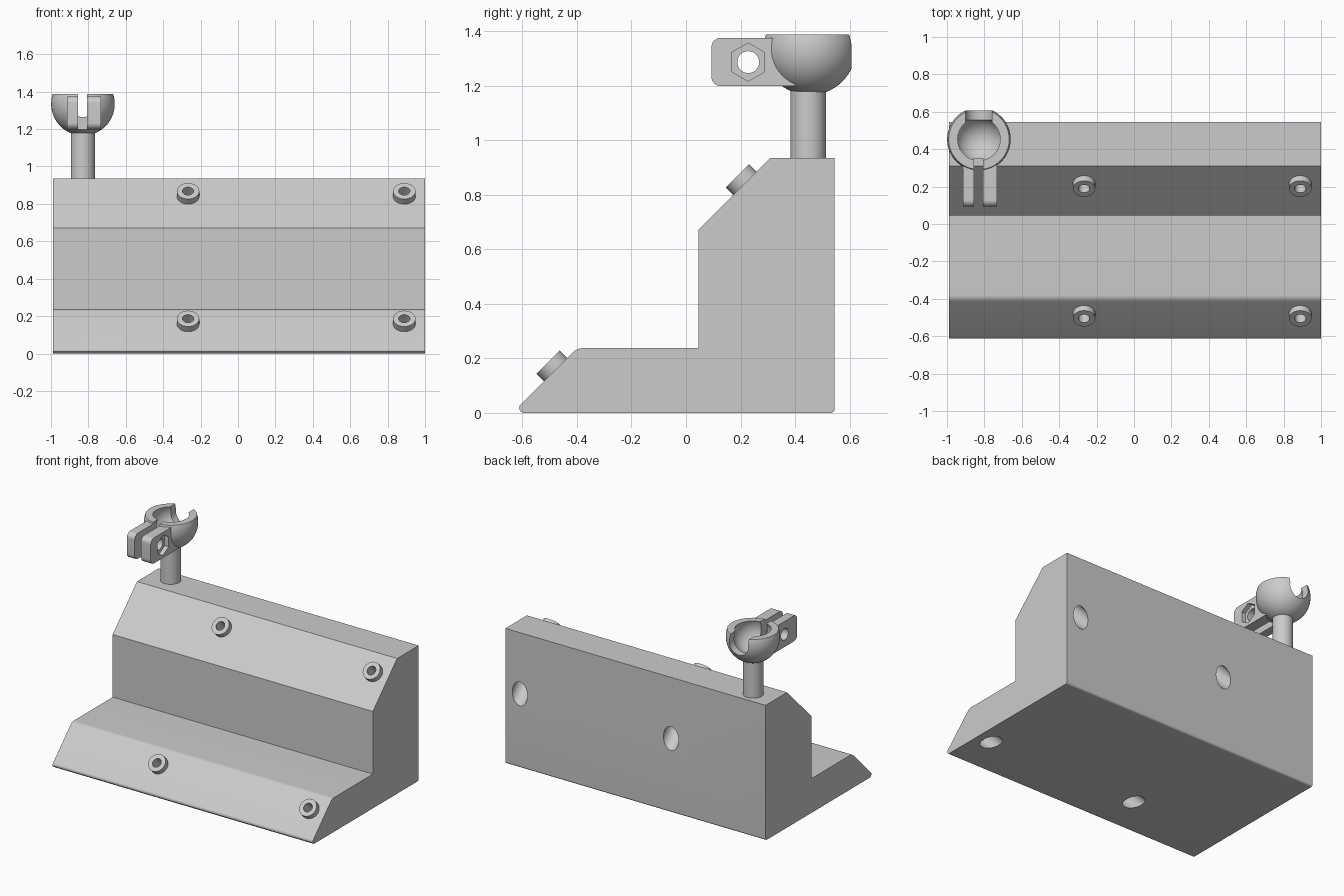
import bpy, bmesh, math
from mathutils import Vector, Matrix

if "Cube" in bpy.data.objects:
    bpy.data.objects.remove(bpy.data.objects["Cube"])

grey = bpy.data.materials.new("plain grey")
grey.diffuse_color = (0.6, 0.6, 0.6, 1)
grey.use_nodes = True
grey.node_tree.nodes["Principled BSDF"].inputs["Base Color"].default_value = grey.diffuse_color


def make(name, bm):
    bmesh.ops.recalc_face_normals(bm, faces=bm.faces[:])
    me = bpy.data.meshes.new(name)
    bm.to_mesh(me)
    bm.free()
    ob = bpy.data.objects.new(name, me)
    bpy.context.collection.objects.link(ob)
    me.materials.append(grey)
    return ob


def extrude_x(name, profile, x0, x1, rounds={}):
    """Extrude a (y, z) outline along x; rounds = {corner index: radius}."""
    pts = []
    for i, p in enumerate(profile):
        p = Vector(p)
        if i not in rounds:
            pts.append(p)
            continue
        a = (Vector(profile[i - 1]) - p).normalized()
        b = (Vector(profile[(i + 1) % len(profile)]) - p).normalized()
        half = a.angle(b) / 2
        r = rounds[i]
        centre = p + (a + b).normalized() * r / math.sin(half)
        t0 = p + a * r / math.tan(half) - centre
        t1 = p + b * r / math.tan(half) - centre
        for k in range(9):
            pts.append(centre + t0.lerp(t1, k / 8).normalized() * r)
    bm = bmesh.new()
    f = bm.faces.new([bm.verts.new((x0, p.x, p.y)) for p in pts])
    ext = bmesh.ops.extrude_face_region(bm, geom=[f], use_keep_orig=True)
    moved = [v for v in ext["geom"] if isinstance(v, bmesh.types.BMVert)]
    bmesh.ops.translate(bm, verts=moved, vec=(x1 - x0, 0, 0))
    return make(name, bm)


def box(name, lo, hi):
    return extrude_x(name, [(lo[1], lo[2]), (hi[1], lo[2]), (hi[1], hi[2]), (lo[1], hi[2])], lo[0], hi[0])


def rod(name, a, b, r, n=48):
    """Cylinder between two points."""
    a, b = Vector(a), Vector(b)
    bm = bmesh.new()
    bmesh.ops.create_cone(bm, cap_ends=True, segments=n, radius1=r, radius2=r, depth=(b - a).length)
    ob = make(name, bm)
    ob.data.transform((b - a).to_track_quat("Z", "Y").to_matrix().to_4x4())
    ob.location = (a + b) / 2
    return ob


def ball(name, c, r):
    bm = bmesh.new()
    bmesh.ops.create_uvsphere(bm, u_segments=64, v_segments=32, radius=r)
    ob = make(name, bm)
    ob.location = c
    return ob


def boolean(ob, other, op="DIFFERENCE"):
    m = ob.modifiers.new("bool", "BOOLEAN")
    m.operation, m.object, m.solver = op, other, "EXACT"
    bpy.context.view_layer.objects.active = ob
    bpy.ops.object.modifier_apply(modifier=m.name)
    bpy.data.objects.remove(other)


def smooth(ob):
    bpy.ops.object.select_all(action="DESELECT")
    ob.select_set(True)
    bpy.context.view_layer.objects.active = ob
    bpy.ops.object.shade_smooth_by_angle(angle=math.radians(30))


# Stepped block with two sloped fronts
body = extrude_x("stepped_block", [(-0.637, 0), (0.545, 0), (0.545, 0.935), (0.31, 0.935),
                 (0.045, 0.67), (0.045, 0.237), (-0.4, 0.237)], -0.99, 1.0,
                 {0: 0.018, 1: 0.015, 6: 0.05})

# Ring bosses on the slopes, each with a slanted hole widening behind it
out = Vector((0, -1, 1)).normalized()
for x in (-0.267, 0.889):
    for row, y, z in (("upper", 0.216, 0.841), ("lower", -0.478, 0.159)):
        base = Vector((x, y, z))
        boss = rod(row + "_boss", base - out * 0.005, base + out * 0.039, 0.06)
        boolean(boss, rod("drill", base - out * 0.1, base + out * 0.1, 0.03))
        smooth(boss)
        boolean(body, rod("drill", base - out * 0.7, base + out * 0.05, 0.03))
        boolean(body, rod("drill", base - out * 0.7, base - out * 0.06, 0.058))
smooth(body)

# Post
cx, cy, cz = -0.829, 0.453, 1.335
smooth(rod("post", (cx, 0.449, 0.93), (cx, 0.449, 1.19), 0.065))

# Cup with two clamp tabs
cup = ball("clamp_cup", (cx, cy, cz), 0.17)
tab = [(0.093, 1.198), (0.4, 1.198), (0.4, 1.375), (0.093, 1.375)]
boolean(cup, extrude_x("tabs", tab, -0.915, -0.733, {0: 0.035, 3: 0.035}), "UNION")
boolean(cup, box("rim_cut", (-1.2, 0, 1.387), (-0.5, 0.8, 1.7)))
boolean(cup, ball("hollow", (cx, cy, cz), 0.125))
# Clamp slot at the front, rounded notch at the back
boolean(cup, box("slot", (-0.855, 0, 1.19), (-0.806, 0.35, 1.6)))
boolean(cup, rod("notch", (cx, cy, cz), (cx, 0.8, cz), 0.072))
boolean(cup, box("notch_top", (cx - 0.071, cy, cz), (cx + 0.071, 0.8, 1.6)))
# Bolt hole and hexagonal nut pocket with a corner at the top
hy, hz = 0.228, 1.286
boolean(cup, rod("bolt_hole", (-1.1, hy, hz), (-0.5, hy, hz), 0.04))
pocket = rod("nut_pocket", (0, 0, -0.05), (0, 0, 0.05), 0.07, 6)
if max(v.co.y for v in pocket.data.vertices) > 0.065:
    pocket.data.transform(Matrix.Rotation(math.pi / 6, 4, "Z"))
pocket.data.transform(Matrix.Rotation(math.pi / 2, 4, "Y"))
pocket.location = (-0.713, hy, hz)
boolean(cup, pocket)
smooth(cup)
